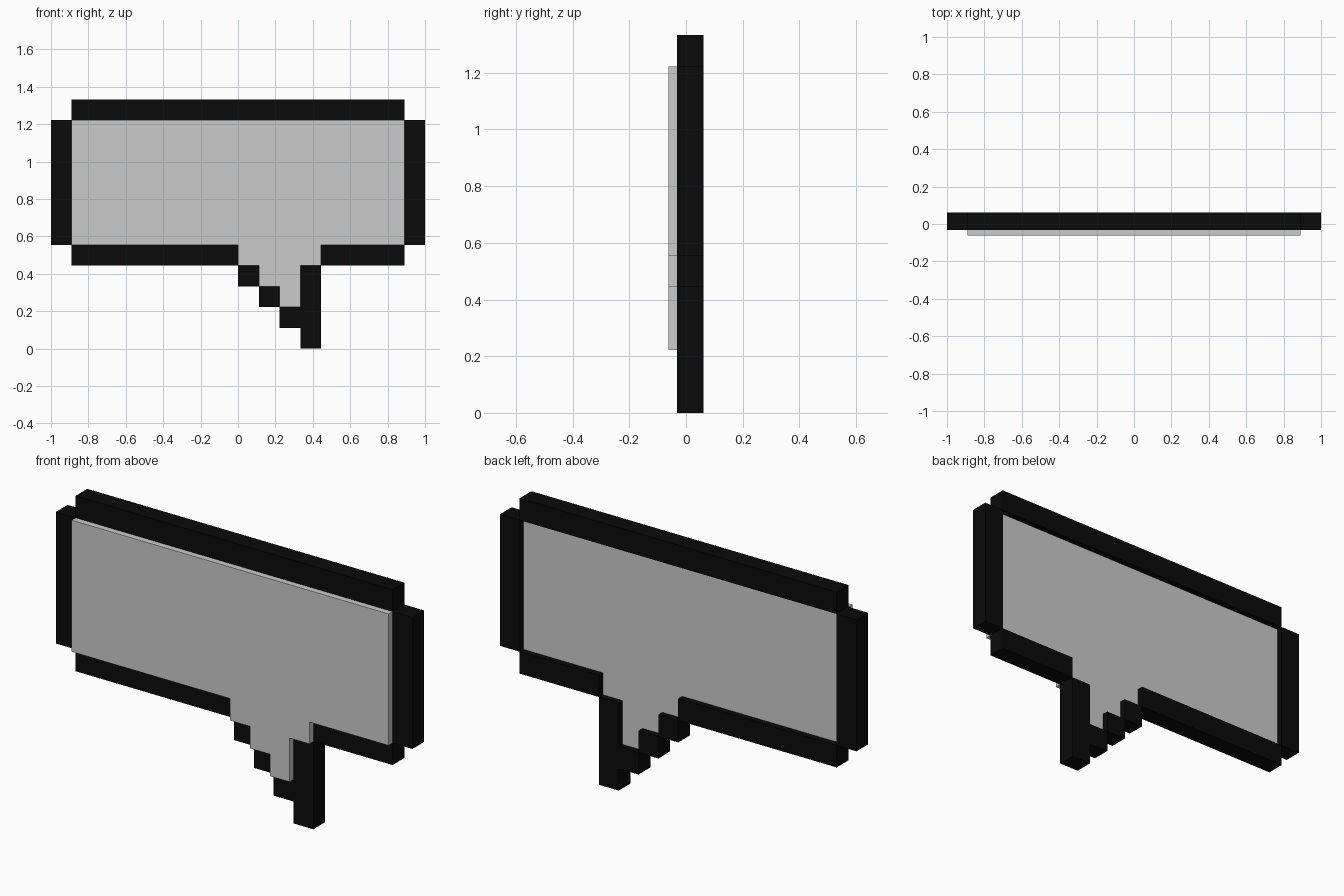
import bpy, bmesh

if "Cube" in bpy.data.objects:
    bpy.data.objects.remove(bpy.data.objects["Cube"])

U = 1 / 9          # one pixel of the design
D = 1 / 32         # front/back step between panel and border

black = bpy.data.materials.new("black")
black.diffuse_color = (0.003, 0.003, 0.003, 1)
black.use_nodes = True
black.node_tree.nodes["Principled BSDF"].inputs["Base Color"].default_value = black.diffuse_color


def extrude_profile(name, points, y0, y1, material=None):
    """Extrude an outline given in pixels (x, z) from y0 to y1."""
    bm = bmesh.new()
    face = bm.faces.new([bm.verts.new((x * U, y0, z * U)) for x, z in points])
    ext = bmesh.ops.extrude_face_region(bm, geom=[face])
    verts = [v for v in ext["geom"] if isinstance(v, bmesh.types.BMVert)]
    bmesh.ops.translate(bm, vec=(0, y1 - y0, 0), verts=verts)
    bmesh.ops.recalc_face_normals(bm, faces=bm.faces)
    mesh = bpy.data.meshes.new(name)
    bm.to_mesh(mesh)
    bm.free()
    if material:
        mesh.materials.append(material)
    obj = bpy.data.objects.new(name, mesh)
    bpy.context.collection.objects.link(obj)
    return obj


def border(name, x0, x1, z0, z1):
    return extrude_profile(name, [(x0, z0), (x1, z0), (x1, z1), (x0, z1)],
                           -D, 2 * D, black)


# Grey bubble with stepped tail, proud at the front and recessed at the back
extrude_profile("bubble_panel", [
    (-8, 11), (-8, 5), (0, 5), (0, 4), (1, 4), (1, 3), (2, 3), (2, 2),
    (3, 2), (3, 4), (4, 4), (4, 5), (8, 5), (8, 11)], -2 * D, D)

# Main border
border("top_border", -8, 8, 11, 12)
border("left_border", -9, -8, 5, 11)
border("right_border", 8, 9, 5, 11)
border("bottom_border_left", -8, 0, 4, 5)
border("bottom_border_right", 4, 8, 4, 5)

# Tail border: diagonal steps and the straight side
for i in range(3):
    border(f"tail_step_{i + 1}", i, i + 1, 3 - i, 4 - i)
border("tail_side", 3, 4, 0, 4)
